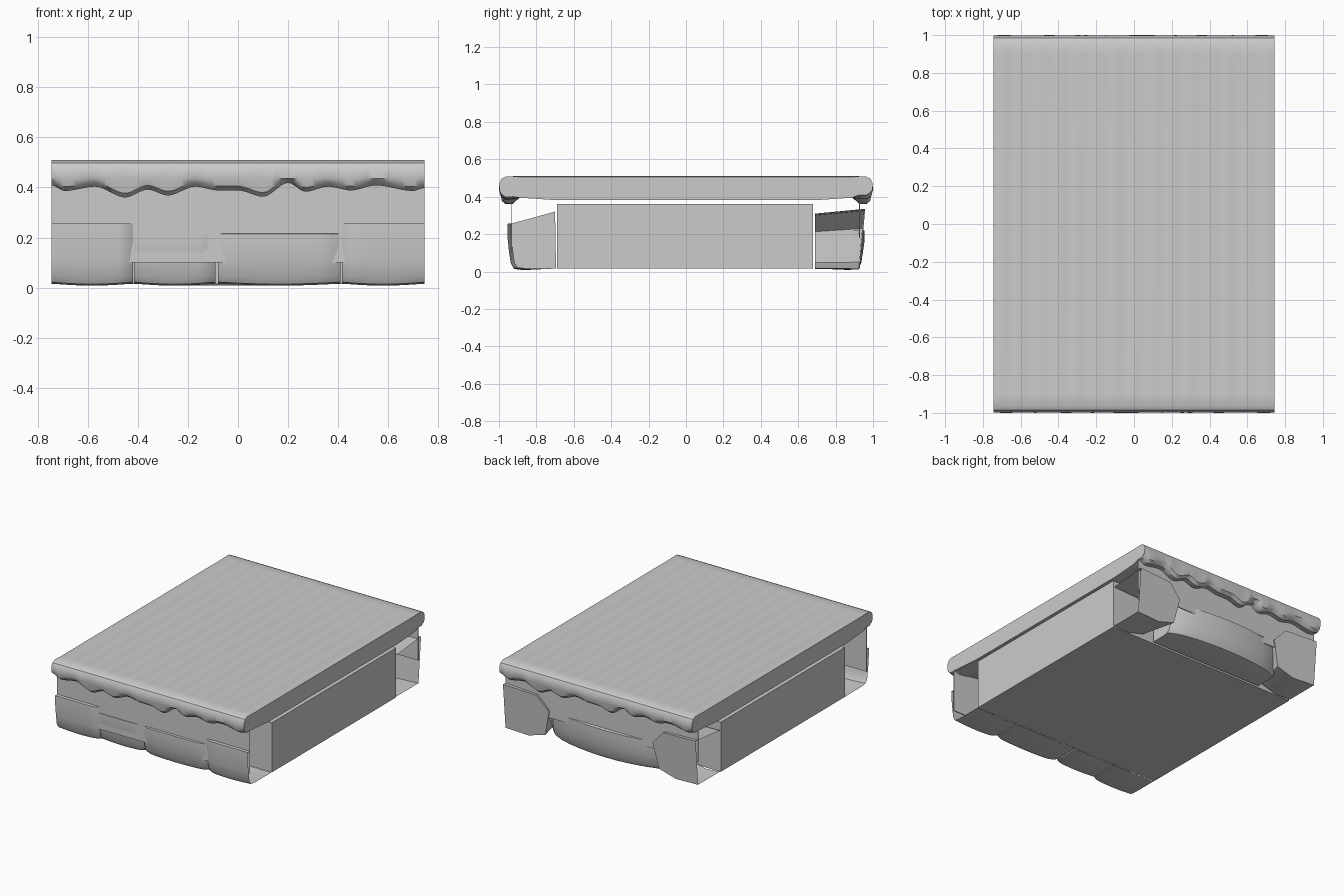
import bpy, bmesh, math

if "Cube" in bpy.data.objects:
    bpy.data.objects.remove(bpy.data.objects["Cube"], do_unlink=True)

stone = bpy.data.materials.new("stone grey")
stone.use_nodes = True
GREY = (0.6, 0.6, 0.6, 1)
stone.diffuse_color = GREY
stone.node_tree.nodes["Principled BSDF"].inputs["Base Color"].default_value = GREY
HALF = 0.745


def finish(name, bm, solid=True):
    if solid:
        bmesh.ops.recalc_face_normals(bm, faces=bm.faces)
    mesh = bpy.data.meshes.new(name)
    bm.to_mesh(mesh)
    bm.free()
    mesh.materials.append(stone)
    obj = bpy.data.objects.new(name, mesh)
    bpy.context.collection.objects.link(obj)
    bpy.ops.object.select_all(action="DESELECT")
    obj.select_set(True)
    bpy.context.view_layer.objects.active = obj
    bpy.ops.object.shade_smooth_by_angle(angle=math.radians(35))
    return obj


def loft(bm, rings, closed):
    rows = [[bm.verts.new(p) for p in ring] for ring in rings]
    n = len(rows[0])
    for a, b in zip(rows, rows[1:]):
        for i in range(n if closed else n - 1):
            j = (i + 1) % n
            bm.faces.new((a[i], a[j], b[j], b[i]))
    return rows


def box(name, x0, x1, y0, y1, z0, z1):
    bm = bmesh.new()
    rows = loft(bm, [[(x, y0, z0), (x, y1, z0), (x, y1, z1), (x, y0, z1)] for x in (x0, x1)], True)
    for r in rows:
        bm.faces.new(r)
    return finish(name, bm)


# Draped lower edge of the slab: x, z
HEM = [(-.745, .41), (-.69, .388), (-.57, .405), (-.45, .362), (-.36, .393), (-.28, .37),
       (-.17, .405), (-.08, .39), (0, .39), (.1, .365), (.2, .42), (.27, .385),
       (.36, .405), (.45, .39), (.55, .41), (.7, .388), (.745, .40)]


def hem(x):
    for (xa, za), (xb, zb) in zip(HEM, HEM[1:]):
        if x <= xb:
            t = max(0, (x - xa) / (xb - xa))
            return za + (zb - za) * t * t * (3 - 2 * t)
    return HEM[-1][1]


# Slab with faint ribs on top and a hanging rounded lip at each end
def lip(x, side):
    w = hem(-x * side)
    k = (w - .39) * .2
    pts = [(.96, .509), (.985, .497), (.997, .475), (1 - abs(k), .435), (.99 - abs(k), w + .015),
           (.965, w - .002), (.925, w), (.89, .395)]
    return [(x, side * y, z) for y, z in pts]


bm = bmesh.new()
rings = []
STEPS = 120
for i in range(STEPS + 1):
    x = -HALF + 2 * HALF * i / STEPS
    rib = .0015 * math.cos(x * math.tau / .1)
    top = [(x, y, .508 + rib) for y in (.9, .3, -.3, -.9)]
    under = [(x, -.7, .382), (x, .7, .382)]
    rings.append(top + lip(x, -1) + under + lip(x, 1)[::-1])
rows = loft(bm, rings, True)
for end in (rows[0], rows[-1]):
    bm.faces.new(end)
finish("top_slab", bm)

# Core block and the upright panels under both lips
box("core_block", -HALF, HALF, -.69, .68, .015, .362)
box("front_panel", -HALF, HALF, -.934, -.93, .1, .42)
box("back_panel", -HALF, HALF, .926, .93, .18, .42)


# Hollow stone shell: front and bottom, with walls on chosen ends
def shell(name, x0, x1, top, side, front, walls, bow=0.0, wall_top=.21):
    bm = bmesh.new()
    rings = []
    for i in range(13):
        t = i / 12
        x = x0 + (x1 - x0) * t
        edge = 0.0
        if walls[0]:
            edge = max(edge, 1 - t * 7)
        if walls[1]:
            edge = max(edge, 1 - (1 - t) * 7)
        f = front - .02 * edge ** 2 - bow * (2 * t - 1) ** 2
        sag = .008 * math.sin(math.pi * t)
        pts = [(.695, .016), (f - .08, .016 - sag), (f - .035, .022 - sag), (f - .018, .045),
               (f - .008, .11), (f, top * .75), (f, top), (.93, top + .002)]
        rings.append([(x, side * y, z) for y, z in pts])
    rows = loft(bm, rings, False)
    for row, wall in ((rows[0], walls[0]), (rows[-1], walls[1])):
        if wall:
            corner = bm.verts.new((row[0].co.x, side * .70, wall_top))
            bm.faces.new(row + [corner])
    return finish(name, bm)


# Front row of stones
shell("front_right_stone", -HALF, -.42, .255, -1, .955, (False, True), wall_top=.32)
shell("front_inner_stone", -.415, -.09, .212, -1, .937, (False, True))
shell("front_middle_stone", -.08, .41, .215, -1, .95, (True, True))
shell("front_left_stone", .415, HALF, .255, -1, .955, (True, False), wall_top=.32)

# Back row: a bowed middle stone between two chipped corner stones
shell("back_middle_stone", -.47, .42, .22, 1, .955, (True, True), bow=.06)

CHIP = [(.745, .02), (.57, .012), (.44, .05), (.40, .23), (.49, .325), (.745, .335)]
for name, s in (("back_left_stone", 1), ("back_right_stone", -1)):
    bm = bmesh.new()
    face = [(s * x, .925 + .09 * z + .02 * (x - .6), z) for x, z in CHIP]
    root = [(s * min(HALF, x + .06), .69, .016 + (z - .016) * .92) for x, z in CHIP]
    rows = loft(bm, [face, root], False)
    bm.faces.new(rows[0])
    finish(name, bm)
